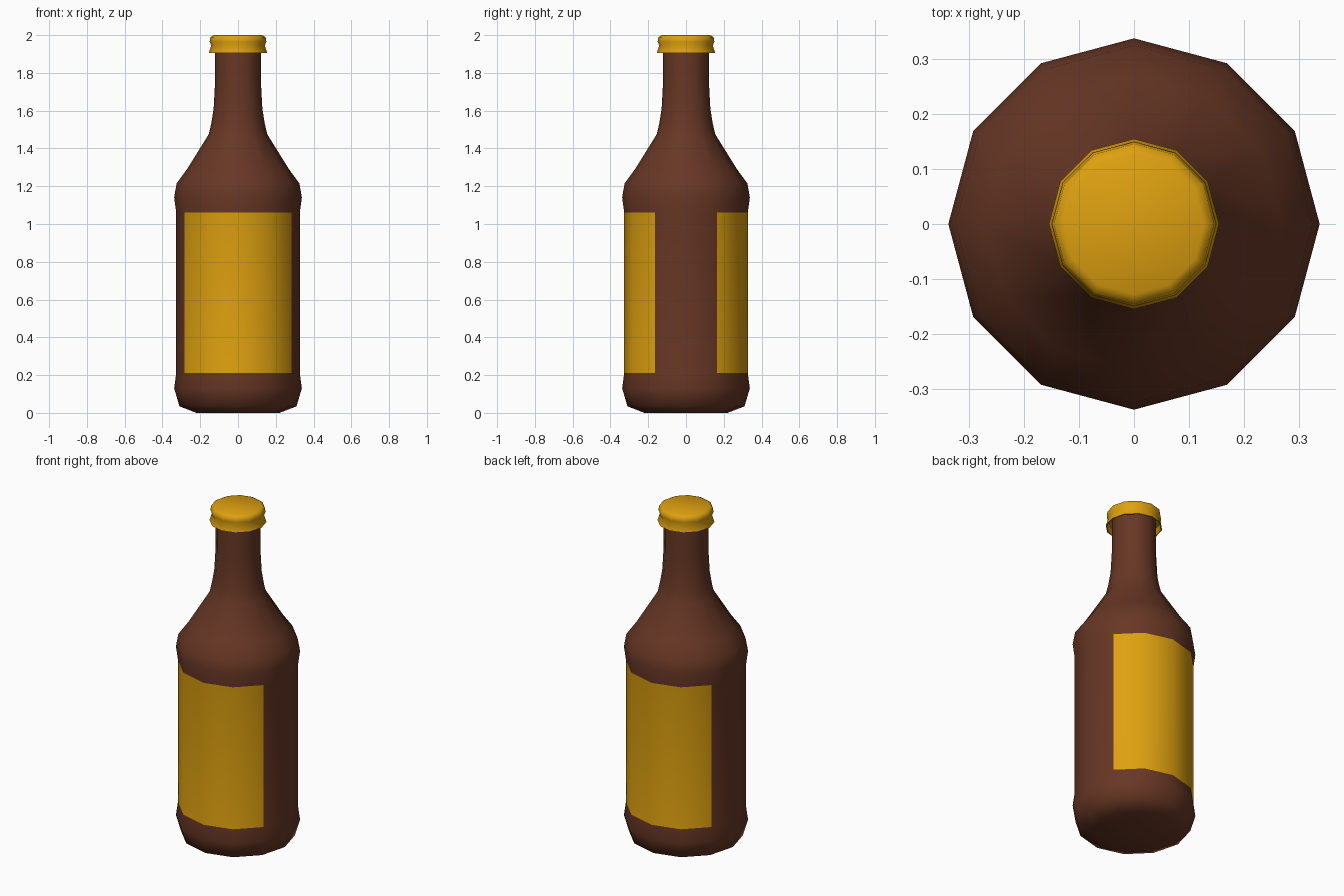
import bpy, bmesh, math

if "Cube" in bpy.data.objects:
    bpy.data.objects.remove(bpy.data.objects["Cube"])

SIDES = 12


def material(name, rgb):
    m = bpy.data.materials.new(name)
    m.diffuse_color = (*rgb, 1)
    m.use_nodes = True
    m.node_tree.nodes["Principled BSDF"].inputs["Base Color"].default_value = m.diffuse_color
    return m


brown = material("brown glass", (0.136, 0.038, 0.018))
gold = material("gold", (0.73, 0.355, 0.005))


def lathe(name, profile, mats):
    """Spin (radius, z) points round z; radius 0 makes a pole-free cap."""
    bm = bmesh.new()
    rings = []
    for r, z in profile:
        rings.append([bm.verts.new((r * math.cos(2 * math.pi * i / SIDES),
                                    r * math.sin(2 * math.pi * i / SIDES), z))
                      for i in range(SIDES)])
    for a, b in zip(rings, rings[1:]):
        for i in range(SIDES):
            j = (i + 1) % SIDES
            bm.faces.new((a[i], a[j], b[j], b[i]))
    bm.faces.new(rings[0][::-1])
    bm.faces.new(rings[-1])
    bmesh.ops.recalc_face_normals(bm, faces=bm.faces)
    me = bpy.data.meshes.new(name)
    bm.to_mesh(me)
    bm.free()
    for m in mats:
        me.materials.append(m)
    ob = bpy.data.objects.new(name, me)
    bpy.context.collection.objects.link(ob)
    bpy.ops.object.select_all(action='DESELECT')
    ob.select_set(True)
    bpy.context.view_layer.objects.active = ob
    bpy.ops.object.shade_smooth_by_angle(angle=math.radians(65))
    return ob


# Bottle: base, straight label band, shoulder and neck
bottle = lathe("bottle", [
    (0.22, 0.0), (0.31, 0.035), (0.338, 0.13), (0.327, 0.21),
    (0.327, 1.06), (0.338, 1.14), (0.325, 1.215), (0.27, 1.29),
    (0.155, 1.475), (0.142, 1.53), (0.129, 1.61), (0.122, 1.74), (0.122, 1.95)],
    [brown, gold])

# Front and back labels: four faces each of the straight band
for p in bottle.data.polygons:
    if 0.3 < p.center.z < 1.0 and abs(p.center.y) > 0.16:
        p.material_index = 1

# Cap with flared skirt, hollow underneath
lathe("cap", [
    (0.121, 1.935), (0.138, 1.935), (0.149, 1.905), (0.155, 1.905),
    (0.142, 1.945), (0.15, 1.965), (0.146, 1.99), (0.128, 2.0)], [gold])
